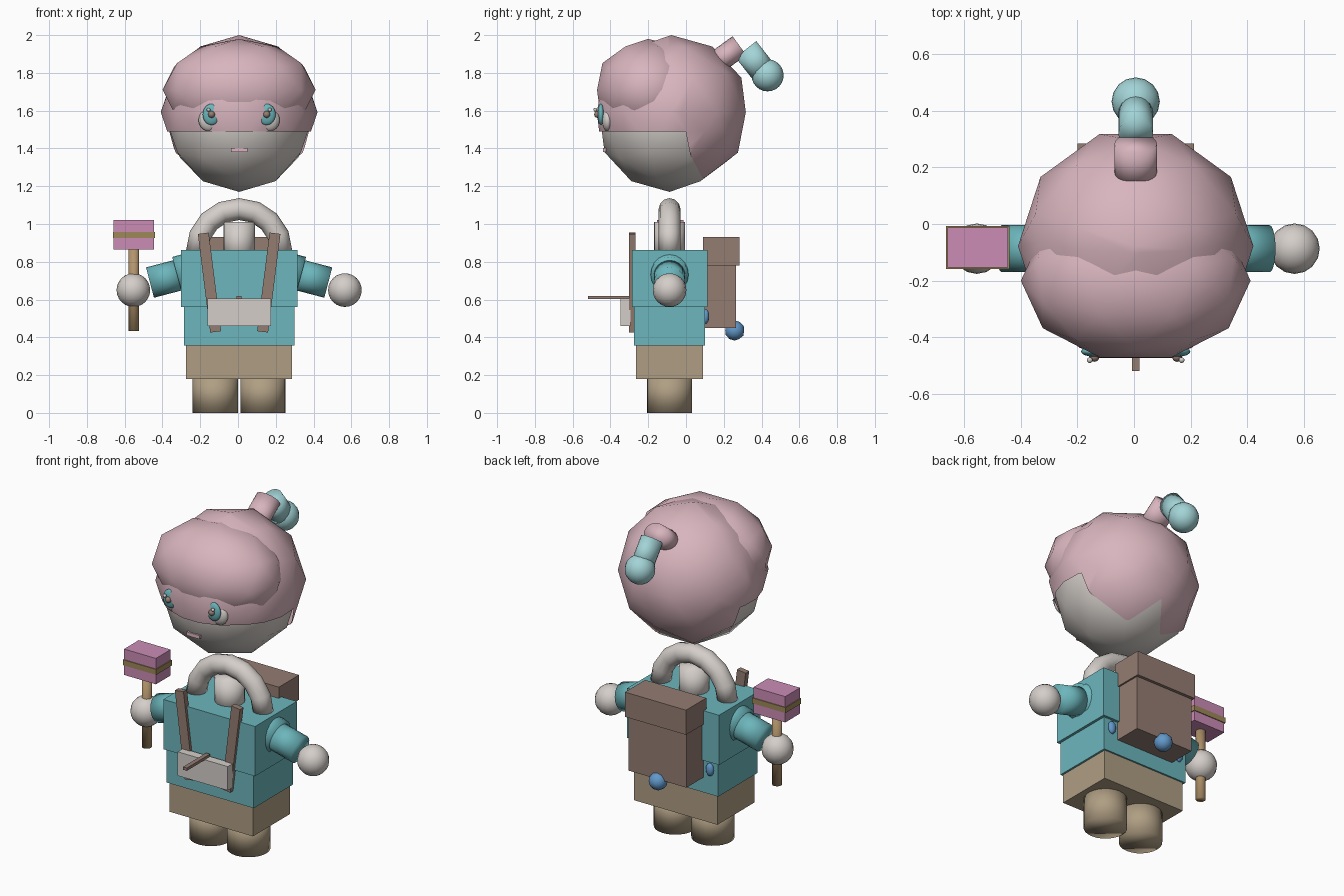
import bpy, bmesh, math
from mathutils import Vector, Matrix

if "Cube" in bpy.data.objects:
    bpy.data.objects.remove(bpy.data.objects["Cube"])

CX, CY = 0.006, -0.087   # body axis


def colour(name, r, g, b):
    def lin(c):
        c /= 255
        return c / 12.92 if c <= 0.04045 else ((c + 0.055) / 1.055) ** 2.4
    m = bpy.data.materials.new(name)
    m.diffuse_color = (lin(r), lin(g), lin(b), 1)
    m.use_nodes = True
    m.node_tree.nodes["Principled BSDF"].inputs["Base Color"].default_value = m.diffuse_color
    return m


PINK = colour("hair_pink", 217, 181, 190)
TEAL = colour("shirt_teal", 108, 182, 188)
AQUA = colour("light_aqua", 163, 212, 215)
WHITE = colour("warm_white", 212, 206, 201)
BROWN = colour("leather_brown", 148, 125, 114)
TAN = colour("trouser_tan", 175, 158, 131)
MAGENTA = colour("candy_magenta", 203, 140, 182)
OLIVE = colour("band_olive", 158, 136, 88)
WOOD = colour("stick_wood", 178, 148, 108)
BLUE = colour("gem_blue", 98, 152, 202)


def finish(bm, name, mat, smooth):
    bmesh.ops.recalc_face_normals(bm, faces=bm.faces)
    for f in bm.faces:
        f.smooth = smooth
    me = bpy.data.meshes.new(name)
    bm.to_mesh(me)
    bm.free()
    me.materials.append(mat)
    ob = bpy.data.objects.new(name, me)
    bpy.context.collection.objects.link(ob)
    return ob


def box(name, mat, x, y, z, tilt=0.0):
    """Box from (min, max) ranges, optionally tilted about y."""
    bm = bmesh.new()
    c = Vector([(r[0] + r[1]) / 2 for r in (x, y, z)])
    s = [r[1] - r[0] for r in (x, y, z)]
    m = Matrix.Translation(c) @ Matrix.Rotation(tilt, 4, 'Y') @ Matrix.Diagonal((*s, 1))
    bmesh.ops.create_cube(bm, size=1, matrix=m)
    return finish(bm, name, mat, False)


def rod(name, mat, a, b, r, r_x=None, sides=20):
    """Cylinder between two points."""
    a, b = Vector(a), Vector(b)
    d = b - a
    m = Matrix.Translation((a + b) / 2) @ d.to_track_quat('Z', 'Y').to_matrix().to_4x4()
    bm = bmesh.new()
    bmesh.ops.create_cone(bm, cap_ends=True, segments=sides, radius1=r, radius2=r,
                          depth=d.length, matrix=m)
    if r_x:
        for v in bm.verts:
            v.co.x = a.x + (v.co.x - a.x) * r_x / r
    return finish(bm, name, mat, True)


def ball(name, mat, c, r, ry=None, rz=None):
    bm = bmesh.new()
    m = Matrix.Translation(c) @ Matrix.Diagonal((r, ry or r, rz or r, 1))
    bmesh.ops.create_uvsphere(bm, u_segments=16, v_segments=12, radius=1, matrix=m)
    return finish(bm, name, mat, True)


def facet_ball(name, mat, c, r, ry=None, rz=None, cuts=(), drop=None):
    """Coarse icosphere; cut along planes, then drop faces by a rule."""
    bm = bmesh.new()
    m = (Matrix.Translation(c) @ Matrix.Diagonal((r, ry or r, rz or r, 1))
         @ Matrix.Rotation(math.pi / 2, 4, 'Z'))
    bmesh.ops.create_icosphere(bm, subdivisions=2, radius=1, matrix=m)
    for co, no in cuts:
        bmesh.ops.bisect_plane(bm, geom=bm.verts[:] + bm.edges[:] + bm.faces[:],
                               plane_co=co, plane_no=no)
    if drop:
        bad = [f for f in bm.faces if drop(f.calc_center_median())]
        bmesh.ops.delete(bm, geom=bad, context='FACES')
    return finish(bm, name, mat, True)


# Head, hair shell open over the lower face, and fringe
facet_ball("head", WHITE, (CX, CY, 1.55), 0.385, rz=0.38)
facet_ball("hair", PINK, (CX, -0.078, 1.592), 0.415, rz=0.408,
           cuts=[((0, 0, 1.49), (0, 0, 1)), ((0, 0, 1.48), (0, 1, 0.2))],
           drop=lambda p: p.z < 1.49 and p.y + 0.2 * (p.z - 1.48) < 0)
facet_ball("fringe", PINK, (CX, -0.2, 1.71), 0.405, 0.285, 0.27)

# Ponytail
rod("ponytail_base", PINK, (CX, 0.14, 1.84), (CX, 0.283, 1.944), 0.062, 0.075)
rod("ponytail_middle", AQUA, (CX, 0.317, 1.925), (CX, 0.415, 1.80), 0.07, 0.061)
ball("ponytail_tip", AQUA, (CX, 0.432, 1.787), 0.085)

# Face
for s in (-1, 1):
    ball("eye_white", WHITE, (CX + s * 0.157, -0.415, 1.55), 0.058, 0.03, 0.06)
    ball("iris", TEAL, (CX + s * 0.146, -0.45, 1.58), 0.047, 0.018, 0.056)
    ball("pupil", BROWN, (CX + s * 0.146, -0.468, 1.58), 0.018)
    ball("eye_glint", WHITE, (CX + s * 0.162, -0.48, 1.605), 0.01)
box("mouth", PINK, (CX - 0.043, CX + 0.043), (-0.44, -0.423), (1.38, 1.402))

# Neck and arched collar
rod("neck", WHITE, (CX, CY, 0.8), (CX, CY, 1.01), 0.083)
bm = bmesh.new()
rings = []
for i in range(9):
    a = math.pi * i / 8
    ring = []
    for j in range(12):
        t = math.tau * j / 12
        rad = 0.224 + 0.058 * math.cos(t)
        ring.append(bm.verts.new((CX + rad * math.cos(a), CY + 0.058 * math.sin(t),
                                  0.855 + rad * math.sin(a))))
    rings.append(ring)
for p, q in zip(rings, rings[1:]):
    for j in range(12):
        bm.faces.new((p[j], p[j - 1], q[j - 1], q[j]))
bm.faces.new(rings[0])
bm.faces.new(rings[-1])
finish(bm, "arched_collar", WHITE, True)

# Torso, trousers and limbs
box("shirt_upper", TEAL, (CX - 0.308, CX + 0.308), (-0.285, 0.115), (0.56, 0.862))
box("shirt_lower", TEAL, (CX - 0.292, CX + 0.292), (-0.275, 0.1), (0.358, 0.56))
box("trousers", TAN, (CX - 0.28, CX + 0.28), (-0.265, 0.09), (0.18, 0.358))
for s in (-1, 1):
    rod("leg", TAN, (CX + s * 0.126, CY, 0), (CX + s * 0.126, CY, 0.2), 0.12, sides=24)
    rod("shoulder", TEAL, (CX + s * 0.2, CY, 0.764), (CX + s * 0.328, CY, 0.729), 0.1)
    rod("sleeve", TEAL, (CX + s * 0.3, CY, 0.735), (CX + s * 0.472, CY, 0.69), 0.083)
    ball("hand", WHITE, (CX + s * 0.56, CY, 0.65), 0.089)

    # Straps and small gems on the back of the shirt
    x = CX + s * 0.157
    box("strap", BROWN, (x - 0.029, x + 0.029), (-0.302, -0.268), (0.427, 0.953), s * 0.125)
    facet_ball("back_gem", BLUE, (CX + s * 0.24, 0.105, 0.51), 0.025, 0.018, 0.04)

# Front pouch with peg
box("pouch", WHITE, (CX - 0.168, CX + 0.168), (-0.347, -0.295), (0.46, 0.605))
box("pouch_peg", BROWN, (CX - 0.013, CX + 0.013), (-0.518, -0.295), (0.603, 0.62))

# Backpack
box("backpack", BROWN, (CX - 0.195, CX + 0.195), (0.1, 0.266), (0.45, 0.78))
box("backpack_flap", BROWN, (CX - 0.205, CX + 0.205), (0.09, 0.284), (0.78, 0.93))
facet_ball("backpack_gem", BLUE, (CX, 0.258, 0.436), 0.053)

# Candy mallet
MX = -0.551
rod("mallet_stick", WOOD, (MX, CY, 0.433), (MX, CY, 0.9), 0.028, sides=12)
box("mallet_head", MAGENTA, (MX - 0.107, MX + 0.107), (-0.153, -0.012), (0.865, 1.022))
box("mallet_band", OLIVE, (MX - 0.112, MX + 0.112), (-0.158, -0.007), (0.925, 0.958))
